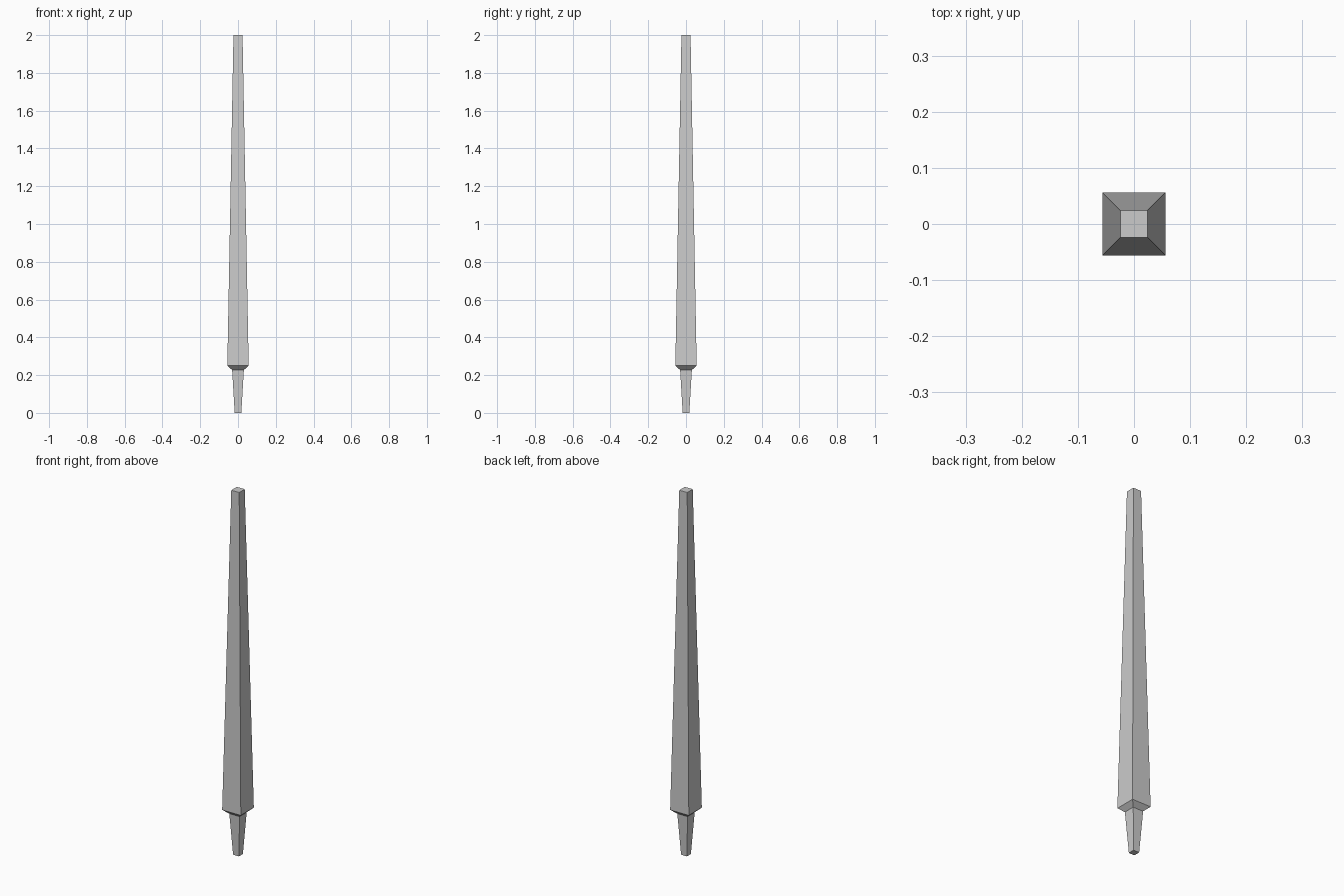
import bpy
import bmesh

if "Cube" in bpy.data.objects:
    bpy.data.objects.remove(bpy.data.objects["Cube"])

# Square cross-sections from bottom to top: (height, half width)
PROFILE = [(0.0, 0.0175), (0.227, 0.031), (0.25, 0.0565), (2.0, 0.024)]
CORNERS = [(-1, -1), (1, -1), (1, 1), (-1, 1)]

bm = bmesh.new()
rings = [[bm.verts.new((x * r, y * r, z)) for x, y in CORNERS] for z, r in PROFILE]

# Tang, sloped shoulder and long tapered shaft
for low, high in zip(rings, rings[1:]):
    for i in range(4):
        j = (i + 1) % 4
        bm.faces.new((low[i], low[j], high[j], high[i]))

# End caps
bm.faces.new(rings[0][::-1])
bm.faces.new(rings[-1])
bmesh.ops.recalc_face_normals(bm, faces=bm.faces)

mesh = bpy.data.meshes.new("tapered_spike")
bm.to_mesh(mesh)
bm.free()
bpy.context.collection.objects.link(bpy.data.objects.new("tapered_spike", mesh))
